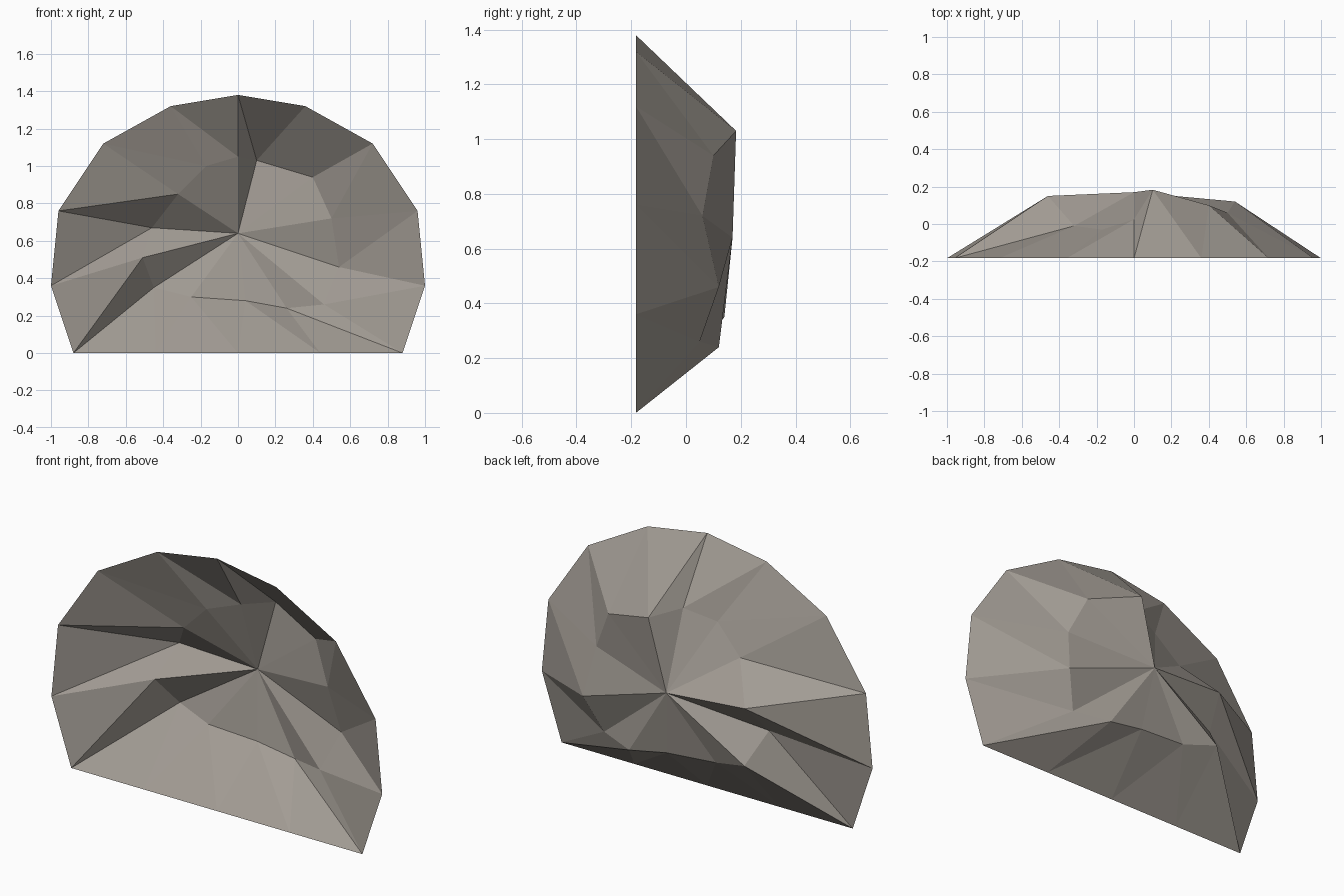
import bpy
import bmesh

# Remove the default cube only
default_cube = bpy.data.objects.get("Cube")
if default_cube:
    bpy.data.objects.remove(default_cube, do_unlink=True)


def flat_material(name, colour):
    material = bpy.data.materials.new(name)
    material.use_nodes = True
    material.diffuse_color = colour
    shader = material.node_tree.nodes["Principled BSDF"]
    shader.inputs["Base Color"].default_value = colour
    shader.inputs["Roughness"].default_value = 1
    return material


# Rim outline: half profile from the crown to the base, mirrored to the other side
rim_depth = -0.183
half_rim = [(0, 1.38), (0.36, 1.32), (0.72, 1.12), (0.96, 0.76),
            (1, 0.36), (0.88, 0), (0.44, 0)]
mirrored_rim = [(-x, z) for x, z in reversed(half_rim[1:])]
rim_outline = half_rim + [(0, 0)] + mirrored_rim

# Irregular crumpled ring, one point for each rim point, starting at the crown
crumpled_ring = [(0, 0.025, 1.05), (0.1, 0.183, 1.03), (0.4, 0.1, 0.94),
                 (0.5, 0.06, 0.72), (0.54, 0.12, 0.46), (0.46, 0.05, 0.26),
                 (0.26, 0.12, 0.24), (0.04, 0.11, 0.28), (-0.25, 0.1, 0.3),
                 (-0.45, 0.14, 0.35), (-0.51, 0.01, 0.51), (-0.46, 0.15, 0.67),
                 (-0.32, -0.01, 0.85), (-0.17, -0.03, 1)]
hub_point = (0, 0.17, 0.64)


def build_shell(name, material):
    mesh_builder = bmesh.new()
    rim = [mesh_builder.verts.new((x, rim_depth, z)) for x, z in rim_outline]
    ring = [mesh_builder.verts.new(point) for point in crumpled_ring]
    hub = mesh_builder.verts.new(hub_point)

    # Each sector has two outer triangles and one triangle to the hub
    count = len(rim)
    for current in range(count):
        following = (current + 1) % count
        mesh_builder.faces.new((rim[current], rim[following], ring[following]))
        mesh_builder.faces.new((rim[current], ring[following], ring[current]))
        mesh_builder.faces.new((ring[current], ring[following], hub))

    # Turn every face outward, towards the bulging back
    mesh_builder.normal_update()
    inward = [face for face in mesh_builder.faces
              if face.normal.dot(face.calc_center_median() - rim[0].co.lerp(rim[count // 2].co, 0.5)) < 0]
    if len(inward) > len(mesh_builder.faces) // 2:
        bmesh.ops.reverse_faces(mesh_builder, faces=mesh_builder.faces[:])

    mesh = bpy.data.meshes.new(name)
    mesh_builder.to_mesh(mesh)
    mesh_builder.free()
    mesh.materials.append(material)
    shell = bpy.data.objects.new(name, mesh)
    bpy.context.collection.objects.link(shell)
    return shell


# Faceted open shell
warm_grey = flat_material("warm_stone_grey", (0.36, 0.33, 0.295, 1))
build_shell("faceted_shell", warm_grey)
